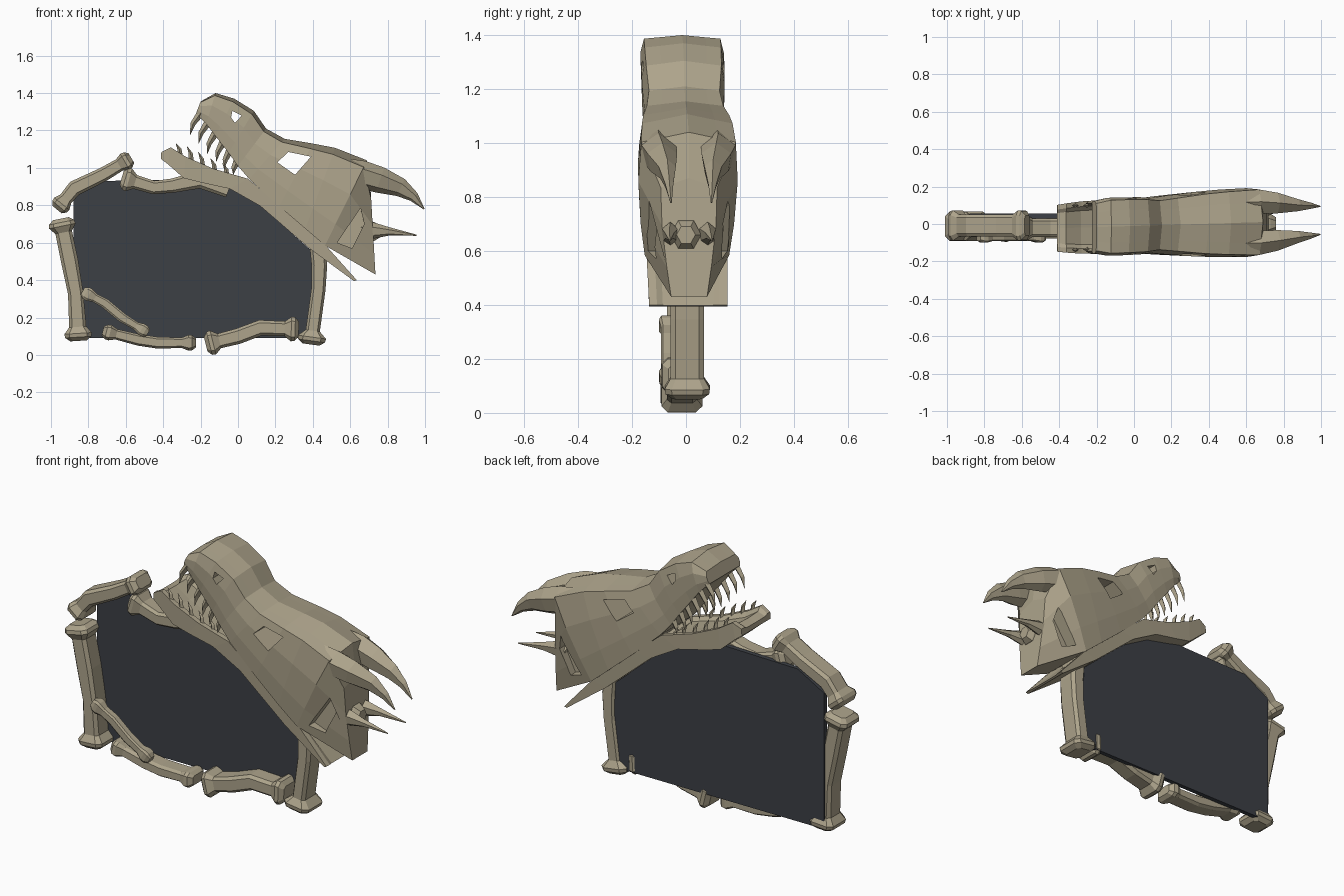
import bpy, bmesh
from mathutils import Vector

if "Cube" in bpy.data.objects:
    bpy.data.objects.remove(bpy.data.objects["Cube"])

def material(name, rgb):
    m = bpy.data.materials.new(name)
    m.diffuse_color = (*rgb, 1)
    m.use_nodes = True
    m.node_tree.nodes["Principled BSDF"].inputs["Base Color"].default_value = m.diffuse_color
    return m

BONE = material("bone", (0.42, 0.37, 0.26))
DARK = material("dark_panel", (0.045, 0.05, 0.06))

def make(name, rings, mat=BONE):
    """Loft a closed flat-faced solid through rings of equal point count."""
    bm = bmesh.new()
    vs = [[bm.verts.new(p) for p in r] for r in rings]
    n = len(vs[0])
    for a, b in zip(vs, vs[1:]):
        for i in range(n):
            bm.faces.new((a[i], a[(i + 1) % n], b[(i + 1) % n], b[i]))
    bm.faces.new(vs[0])
    bm.faces.new(vs[-1])
    bmesh.ops.recalc_face_normals(bm, faces=bm.faces)
    me = bpy.data.meshes.new(name)
    bm.to_mesh(me)
    bm.free()
    ob = bpy.data.objects.new(name, me)
    bpy.context.collection.objects.link(ob)
    me.materials.append(mat)
    return ob

OCT = [(1, -.7), (1, .7), (.65, 1), (-.65, 1), (-1, .7), (-1, -.7), (-.65, -1), (.65, -1)]
HEX = [(1, 0), (.4, 1), (-.6, .8), (-1, 0), (-.6, -.8), (.4, -1)]
DIAMOND = [(1, 0), (0, 1), (-1, 0), (0, -1)]

def sweep(name, pts, profile=OCT):
    """Sweep a profile along points (x, y, z, half width, half depth)."""
    rings = []
    for i, (x, y, z, w, d) in enumerate(pts):
        a, b = pts[max(i - 1, 0)], pts[min(i + 1, len(pts) - 1)]
        n = Vector((-(b[2] - a[2]), 0, b[0] - a[0])).normalized()
        rings.append([Vector((x, y + d * v, z)) + n * w * u for u, v in profile])
    return make(name, rings)

def lean(x):
    """The skull is turned very slightly about the vertical."""
    return 0.03 * (x - 0.35)

def skull_loft(name, stations, section):
    """Stations: top x,z, bottom x,z, half widths. Section: fraction down, width fraction."""
    rings = []
    for tx, tz, bx, bz, w, wb in stations:
        half = []
        for t, f in section:
            x, z = tx + (bx - tx) * t, tz + (bz - tz) * t
            half.append((x, f * (w + (wb - w) * t), z))
        ring = half + [(x, -y, z) for x, y, z in reversed(half) if y > 1e-6]
        rings.append([(x, y + lean(x), z) for x, y, z in ring])
    return make(name, rings)

# Upper skull
skull = skull_loft("upper_skull", [
    (-.20, 1.355, -.225, 1.29, .14, .14),
    (-.12, 1.40, -.17, 1.235, .158, .15),
    (-.02, 1.37, -.12, 1.17, .158, .15),
    (.085, 1.305, -.05, 1.08, .155, .15),
    (.15, 1.21, 0, 1.01, .145, .15),
    (.25, 1.155, .06, .94, .158, .155),
    (.40, 1.13, .22, .795, .178, .165),
    (.52, 1.107, .36, .675, .188, .17),
    (.69, 1.04, .465, .585, .197, .165),
    (.71, .87, .735, .43, .12, .07),
], [(0, 0), (.05, .55), (.08, .9), (.4, 1), (.75, 1), (1, .95), (1, 0)])

def cut(name, outline, y0, y1):
    c = make(name, [[(x, y, z) for x, z in outline] for y in (y0, y1)])
    c.hide_render = True
    c.display_type = 'WIRE'
    m = skull.modifiers.new(name, 'BOOLEAN')
    m.operation, m.object, m.solver = 'DIFFERENCE', c, 'EXACT'

# Eye sockets, nostrils and cheek recesses
cut("eye_cutter", [(.21, 1.03), (.27, 1.085), (.39, 1.06), (.305, .963)], -.4, .4)
cut("nostril_cutter", [(-.03, 1.305), (.02, 1.28), (-.016, 1.24), (-.037, 1.27)], -.4, .4)
for s, side in ((-1, "left"), (1, "right")):
    cut(side + "_cheek_cutter", [(.53, .60), (.655, .785), (.675, .70), (.61, .57)], s * .09, s * .4)

# Lower jaw with a slightly sunken mouth floor
skull_loft("lower_jaw", [
    (-.41, 1.085, -.412, 1.048, .125, .125),
    (-.36, 1.11, -.375, 1.02, .132, .13),
    (-.28, 1.06, -.29, .945, .14, .135),
    (-.13, .995, -.19, .92, .145, .14),
    (.053, .942, -.043, .888, .15, .145),
    (.21, .81, .118, .797, .15, .145),
    (.465, .59, .385, .567, .15, .145),
    (.635, .40, .62, .395, .145, .145),
], [(.25, 0), (.22, .65), (0, .8), (0, 1), (1, 1), (1, 0)])

# Crest horns, nape horns and teeth, mirrored left and right
UPPER = [(-.205, 1.285, .11), (-.17, 1.23, .10), (-.13, 1.175, .10),
         (-.09, 1.125, .09), (-.055, 1.08, .085), (-.015, 1.025, .06)]
LOWER = [(-.31, 1.075, .055), (-.25, 1.045, .07), (-.19, 1.015, .07), (-.125, .99, .06), (-.06, .965, .06)]
for s, side in ((-1, "left"), (1, "right")):
    sweep(side + "_crest_horn", [(x, s * y + lean(x), z, w, d) for x, y, z, w, d in [
        (.52, .11, 1.01, .05, .06), (.66, .11, .965, .075, .065), (.76, .10, .935, .07, .055),
        (.87, .085, .895, .05, .032), (.94, .08, .845, .028, .016), (.995, .075, .78, .003, .003)]], HEX)
    sweep(side + "_nape_horn", [(x, s * y + lean(x), z, w, d) for x, y, z, w, d in [
        (.66, .065, .66, .05, .04), (.73, .07, .665, .042, .03),
        (.81, .075, .66, .022, .018), (.955, .078, .64, .003, .003)]], HEX)
    for i, (x, z, h) in enumerate(UPPER):
        y = s * .128 + lean(x)
        lx = -.55 + .07 * i
        sweep(f"{side}_upper_tooth_{i}", [
            (x + .014, y, z + .02, .021, .016), (x + lx * h * .6, y, z - h * .45, .014, .012),
            (x + lx * h * .85, y, z - h, .001, .001)], DIAMOND)
    for i, (x, z, h) in enumerate(LOWER):
        y = s * .118 + lean(x)
        sweep(f"{side}_lower_tooth_{i}", [
            (x, y, z - .02, .016, .014), (x - .003, y, z + h * .45, .011, .01),
            (x - .022, y, z + h, .001, .001)], DIAMOND)

# Neck joint at the back of the skull
make("neck_joint", [[(x, r * a, .66 + r * b) for a, b in
     [(1, 0), (.5, .9), (-.5, .9), (-1, 0), (-.5, -.9), (.5, -.9)]]
     for x, r in ((.68, .07), (.73, .055), (.76, .035))])

# Dark panel held by the bones
PANEL = [(-.88, .09), (-.88, .84), (-.72, .93), (-.2, .94), (.05, .86), (.39, .56), (.40, .40), (.36, .09)]
make("panel", [[(x, y, z) for x, z in PANEL] for y in (.03, .055)], DARK)

def bone(name, path, y, depth, start=True, end=True, flare=1.6):
    """A shaft along (x, z, half width) with flared knuckles at its ends."""
    pts = [(x, y, z, w, depth) for x, z, w in path]
    def knuckle(p, q):
        d = (Vector((p[0], 0, p[2])) - Vector((q[0], 0, q[2]))).normalized()
        out = []
        for step, f, g in ((.035, flare, 1.35), (.055, flare * .95, 1.3), (.075, flare * .6, .9)):
            c = Vector((p[0], 0, p[2])) + d * step
            out.append((c.x, y, c.z, p[3] * f, depth * g))
        return out
    a = knuckle(pts[0], pts[1])[::-1] if start else []
    b = knuckle(pts[-1], pts[-2]) if end else []
    return sweep(name, a + pts + b)

# Frame bones
bone("left_post_bone", [(-.932, .655, .045), (-.90, .50, .046), (-.868, .33, .041), (-.857, .15, .046)],
     -.012, .058, flare=1.6)
bone("right_post_bone", [(.42, .62, .04), (.435, .48, .042), (.43, .35, .038), (.40, .13, .038)],
     .005, .062, start=False, flare=2.0)
bone("upper_left_bone", [(-.92, .835, .037), (-.875, .89, .042), (-.72, .965, .038), (-.635, 1.015, .035)],
     -.008, .06, flare=1.4)
bone("top_bone", [(-.55, .925, .038), (-.45, .895, .036), (-.35, .905, .038), (-.2, .94, .05), (-.05, .88, .04)],
     -.02, .05, end=False, flare=1.65)
bone("bottom_right_bone", [(-.10, .075, .04), (0, .10, .042), (.12, .145, .042), (.25, .14, .04)],
     -.015, .056, flare=1.65)
bone("bottom_left_bone", [(-.65, .11, .028), (-.53, .08, .031), (-.43, .065, .031), (-.30, .065, .028)],
     -.025, .052, flare=1.5)
bone("small_cross_bone", [(-.765, .305, .024), (-.71, .275, .026), (-.62, .20, .026), (-.545, .155, .022)],
     -.07, .022, flare=1.5)
